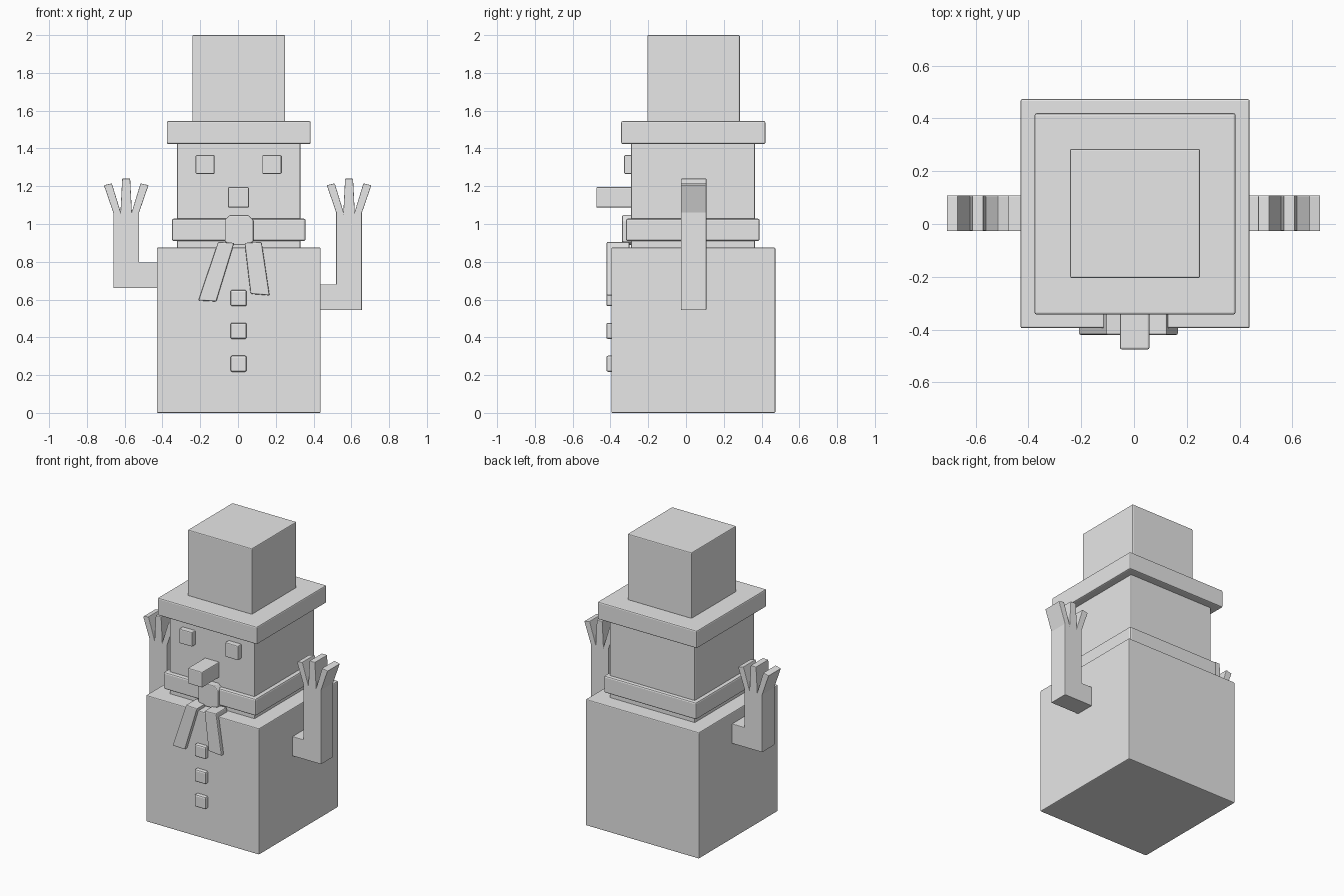
import bpy
import bmesh
from mathutils import Vector

cube = bpy.data.objects.get("Cube")
if cube:
    bpy.data.objects.remove(cube, do_unlink=True)

# One plain grey for the whole figure
grey = bpy.data.materials.new("plain_grey")
grey.use_nodes = True
COLOUR = (0.8, 0.8, 0.8, 1)
grey.diffuse_color = COLOUR
grey.node_tree.nodes["Principled BSDF"].inputs["Base Color"].default_value = COLOUR


def slab(name, outline, y0, y1, bevel=0.006):
    """Extrude a front-view outline of (x, z) points from y0 back to y1."""
    bm = bmesh.new()
    face = bm.faces.new([bm.verts.new((x, y0, z)) for x, z in outline])
    back = bmesh.ops.extrude_face_region(bm, geom=[face])
    verts = [v for v in back["geom"] if isinstance(v, bmesh.types.BMVert)]
    bmesh.ops.translate(bm, verts=verts, vec=Vector((0, y1 - y0, 0)))
    bmesh.ops.recalc_face_normals(bm, faces=bm.faces)
    mesh = bpy.data.meshes.new(name)
    bm.to_mesh(mesh)
    bm.free()
    mesh.materials.append(grey)
    obj = bpy.data.objects.new(name, mesh)
    bpy.context.collection.objects.link(obj)
    mod = obj.modifiers.new("soft_edges", 'BEVEL')
    mod.width = bevel
    mod.segments = 2
    return obj


def box(name, x0, x1, y0, y1, z0, z1, bevel=0.006):
    return slab(name, [(x0, z0), (x1, z0), (x1, z1), (x0, z1)], y0, y1, bevel)


# Body, head and hat
box("body", -0.43, 0.438, -0.395, 0.473, 0, 0.875)
box("head", -0.323, 0.33, -0.29, 0.365, 0.86, 1.43)
box("hat_brim", -0.377, 0.385, -0.343, 0.42, 1.423, 1.545, 0.008)
box("hat_crown", -0.242, 0.25, -0.205, 0.285, 1.54, 2.0)

# Face
for side, x in (("right", -0.174), ("left", 0.179)):
    box(side + "_eye", x - 0.05, x + 0.05, -0.327, -0.28, 1.265, 1.365)
box("nose", -0.053, 0.058, -0.475, -0.28, 1.087, 1.195)

# Scarf with knot and two hanging tails
box("scarf", -0.35, 0.358, -0.318, 0.39, 0.91, 1.028, 0.01)
slab("scarf_knot", [(-0.07, 0.905), (-0.025, 0.888), (0.035, 0.888), (0.082, 0.905),
                    (0.082, 1.02), (0.055, 1.047), (-0.045, 1.047), (-0.07, 1.02)],
     -0.338, -0.28)
slab("scarf_tail_right", [(-0.21, 0.595), (-0.115, 0.59), (-0.02, 0.9), (-0.105, 0.905)],
     -0.42, -0.3)
slab("scarf_tail_left", [(0.067, 0.63), (0.167, 0.622), (0.125, 0.905), (0.035, 0.9)],
     -0.42, -0.3)

# Buttons
for i in range(3):
    z = 0.26 + i * 0.174
    box(f"button_{i + 1}", -0.04, 0.046, -0.422, -0.38, z - 0.043, z + 0.043, 0.01)


# Bent arms, each ending in three spread fingers
def arm(name, side, centre, low, high):
    inner, outer = centre - 0.068, centre + 0.068
    half = [(0.03, 1.065), (0.076, 1.215), (0.118, 1.205), (0.068, 1.06)]
    fingers = [(centre - u, z) for u, z in reversed(half)]
    fingers += [(centre - 0.021, 1.24), (centre + 0.021, 1.24)]
    fingers += [(centre + u, z) for u, z in half]
    outline = [(0.42, low), (0.42, high), (inner, high)] + fingers + [(outer, low)]
    slab(name, [(side * x, z) for x, z in outline], -0.027, 0.108, 0.003)


arm("right_arm", -1, 0.592, 0.66, 0.797)
arm("left_arm", 1, 0.588, 0.545, 0.68)
